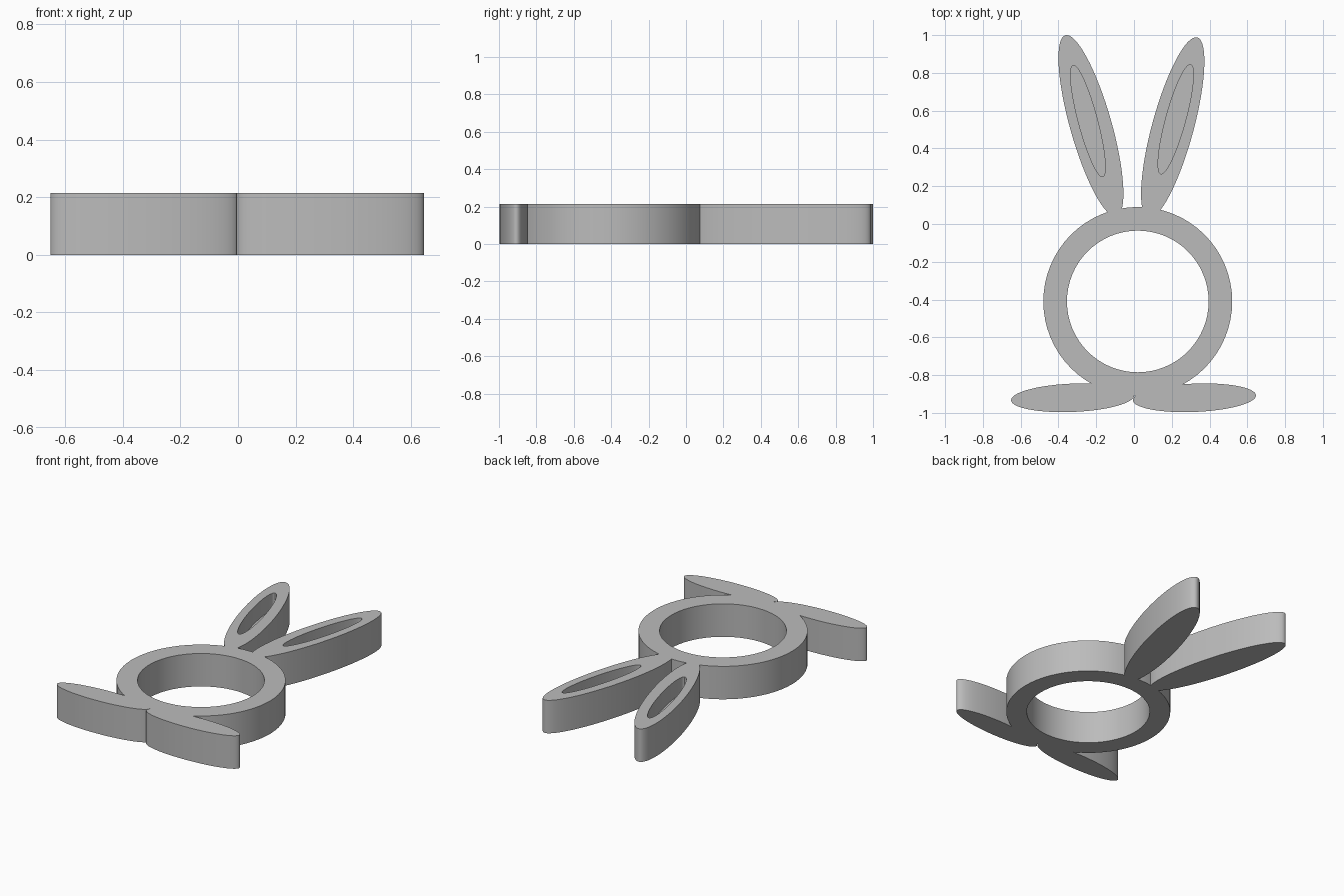
import bpy
import bmesh
import math
from mathutils import Matrix

HEIGHT = 0.215
RECESS_FLOOR = 0.105

cube = bpy.data.objects.get("Cube")
if cube:
    bpy.data.objects.remove(cube, do_unlink=True)

grey = bpy.data.materials.new("plain grey")
grey.use_nodes = True
GREY = (0.5, 0.5, 0.5, 1)
grey.diffuse_color = GREY
grey.node_tree.nodes["Principled BSDF"].inputs["Base Color"].default_value = GREY


def oval(name, x, y, a, b, tilt=0, bottom=0.0, top=HEIGHT, sides=64):
    """Upright elliptical prism, turned about z by tilt degrees."""
    bm = bmesh.new()
    matrix = (Matrix.Translation((x, y, (bottom + top) / 2))
              @ Matrix.Rotation(math.radians(tilt), 4, 'Z')
              @ Matrix.Diagonal((a, b, top - bottom, 1)))
    bmesh.ops.create_cone(bm, cap_ends=True, segments=sides, radius1=1,
                          radius2=1, depth=1, matrix=matrix)
    mesh = bpy.data.meshes.new(name)
    bm.to_mesh(mesh)
    bm.free()
    mesh.materials.append(grey)
    obj = bpy.data.objects.new(name, mesh)
    bpy.context.collection.objects.link(obj)
    return obj


def combine(target, tool, operation):
    """Apply a boolean and discard the tool."""
    mod = target.modifiers.new(tool.name, 'BOOLEAN')
    mod.operation = operation
    mod.solver = 'EXACT'
    mod.object = tool
    bpy.context.view_layer.objects.active = target
    bpy.ops.object.modifier_apply(modifier=mod.name)
    bpy.data.objects.remove(tool, do_unlink=True)


# Ring body
body = oval("rabbit_napkin_ring", 0.02, -0.41, 0.5, 0.5)

# Ears and feet fused to the ring
for part in (oval("right_ear", -0.228, 0.52, 0.11, 0.498, 15.8),
             oval("left_ear", 0.205, 0.51, 0.11, 0.495, -15.2),
             oval("right_foot", -0.325, -0.92, 0.326, 0.075, 2.3),
             oval("left_foot", 0.32, -0.92, 0.326, 0.075, 2.3)):
    combine(body, part, 'UNION')

# Centre hole and blind ear recesses
for cutter in (oval("hole", 0.02, -0.41, 0.375, 0.375, 0, -0.1, 0.4),
               oval("right_recess", -0.244, 0.545, 0.05, 0.305, 14.9, RECESS_FLOOR, 0.4),
               oval("left_recess", 0.221, 0.555, 0.052, 0.3, -15.3, RECESS_FLOOR, 0.4)):
    combine(body, cutter, 'DIFFERENCE')

bpy.ops.object.select_all(action='DESELECT')
body.select_set(True)
bpy.context.view_layer.objects.active = body
bpy.ops.object.shade_smooth_by_angle(angle=math.radians(30))
